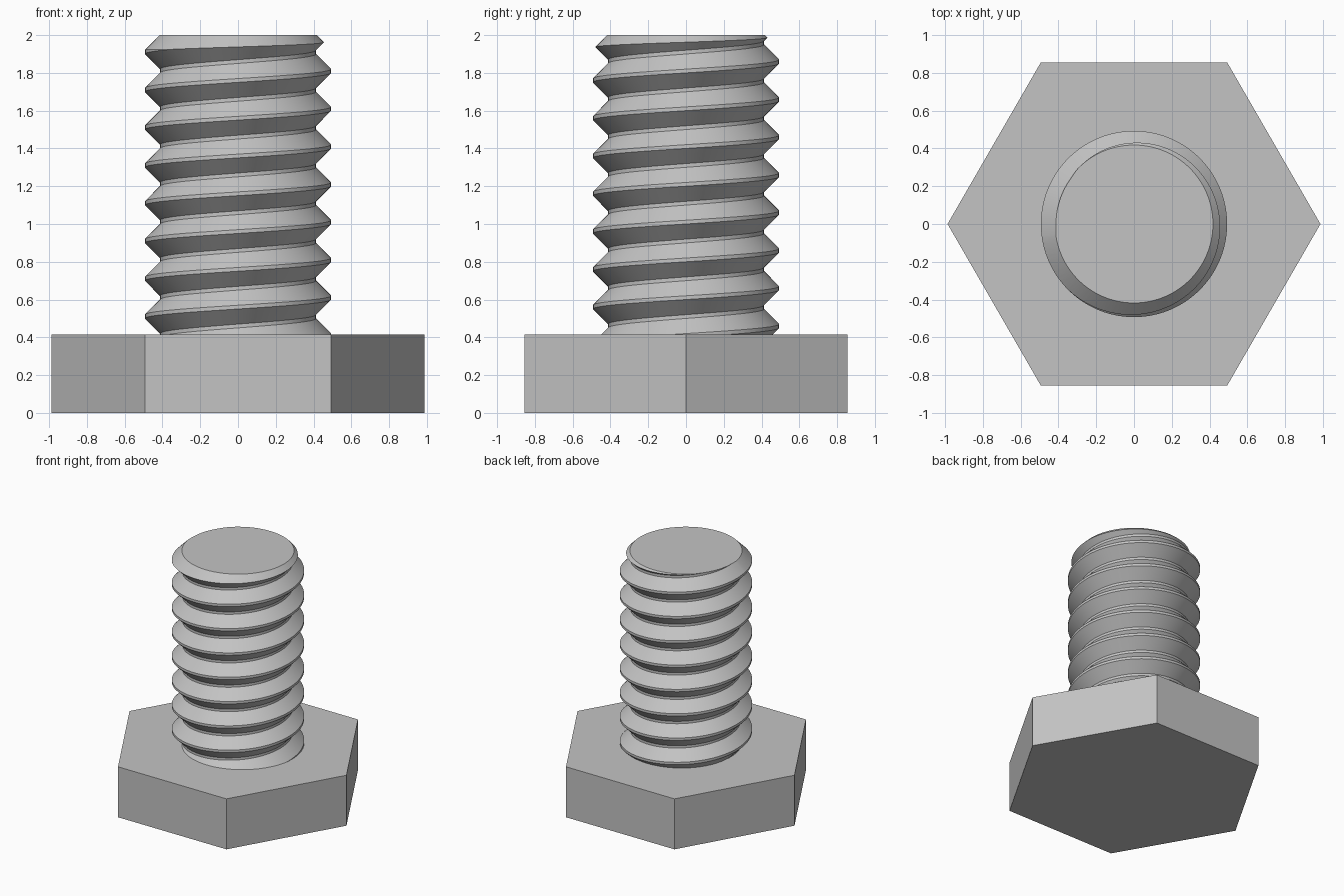
import bpy, bmesh, math
from mathutils import Matrix

old = bpy.data.objects.get("Cube")
if old:
    bpy.data.objects.remove(old, do_unlink=True)

HEAD_R, HEAD_H, TOP = 0.987, 0.415, 2.0
ROOT, CREST, PITCH = 0.413, 0.493, 0.2
FLAT = 0.01          # half width of the crest and root flats
SEG, TURNS = 96, 13

steel = bpy.data.materials.new("grey_steel")
steel.use_nodes = True
grey = (0.55, 0.55, 0.55, 1)
steel.diffuse_color = grey
steel.node_tree.nodes["Principled BSDF"].inputs["Base Color"].default_value = grey


def make_object(name, bm):
    bmesh.ops.recalc_face_normals(bm, faces=bm.faces[:])
    mesh = bpy.data.meshes.new(name)
    bm.to_mesh(mesh)
    bm.free()
    mesh.materials.append(steel)
    obj = bpy.data.objects.new(name, mesh)
    bpy.context.collection.objects.link(obj)
    return obj


def frustum(name, sides, r1, r2, z1, z2):
    bm = bmesh.new()
    place = Matrix.Translation((0, 0, (z1 + z2) / 2)) @ Matrix.Rotation(math.pi / 2, 4, "Z")
    bmesh.ops.create_cone(bm, cap_ends=True, segments=sides, radius1=r1,
                          radius2=r2, depth=z2 - z1, matrix=place)
    return make_object(name, bm)


# Hexagonal head
frustum("hex_head", 6, HEAD_R, HEAD_R, 0, HEAD_H)

# Threaded shank: one thread profile swept along a right-handed helix
profile = [(CREST, -FLAT), (CREST, FLAT),
           (ROOT, PITCH / 2 - FLAT), (ROOT, PITCH / 2 + FLAT)]
start = HEAD_H - 0.005 - 3 * PITCH
bm = bmesh.new()
rows = []
for i in range(SEG * TURNS + 1):
    a = 2 * math.pi * i / SEG
    rise = start + PITCH * i / SEG
    rows.append([bm.verts.new((r * math.cos(a), r * math.sin(a), rise + z))
                 for r, z in profile])
for i in range(SEG * (TURNS - 1)):
    here = rows[i] + [rows[i + SEG][0]]
    ahead = rows[i + 1] + [rows[i + SEG + 1][0]]
    for j in range(4):
        bm.faces.new((here[j], ahead[j], ahead[j + 1], here[j + 1]))

# Trim both ragged ends square and close them
for z, side in ((0.25, -1), (TOP + 0.08, 1)):
    cut = bmesh.ops.bisect_plane(bm, geom=bm.verts[:] + bm.edges[:] + bm.faces[:],
                                 plane_co=(0, 0, z), plane_no=(0, 0, side),
                                 clear_outer=True)
    rim = [e for e in cut["geom_cut"] if isinstance(e, bmesh.types.BMEdge)]
    bmesh.ops.edgeloop_fill(bm, edges=rim)
bmesh.ops.delete(bm, geom=[v for v in bm.verts if not v.link_faces], context="VERTS")
shank = make_object("threaded_shank", bm)

# Chamfer the tip with a 45 degree cone
tip = ROOT + 0.005
cone = frustum("chamfer_cutter", SEG, tip + TOP - 0.3, tip, 0.3, TOP)
cone.hide_render = True
mod = shank.modifiers.new("chamfer", "BOOLEAN")
mod.operation, mod.solver, mod.object = "INTERSECT", "EXACT", cone

bpy.ops.object.select_all(action="DESELECT")
shank.select_set(True)
bpy.context.view_layer.objects.active = shank
bpy.ops.object.modifier_apply(modifier="chamfer")
bpy.data.objects.remove(cone, do_unlink=True)
bpy.ops.object.shade_smooth_by_angle(angle=math.radians(25))
